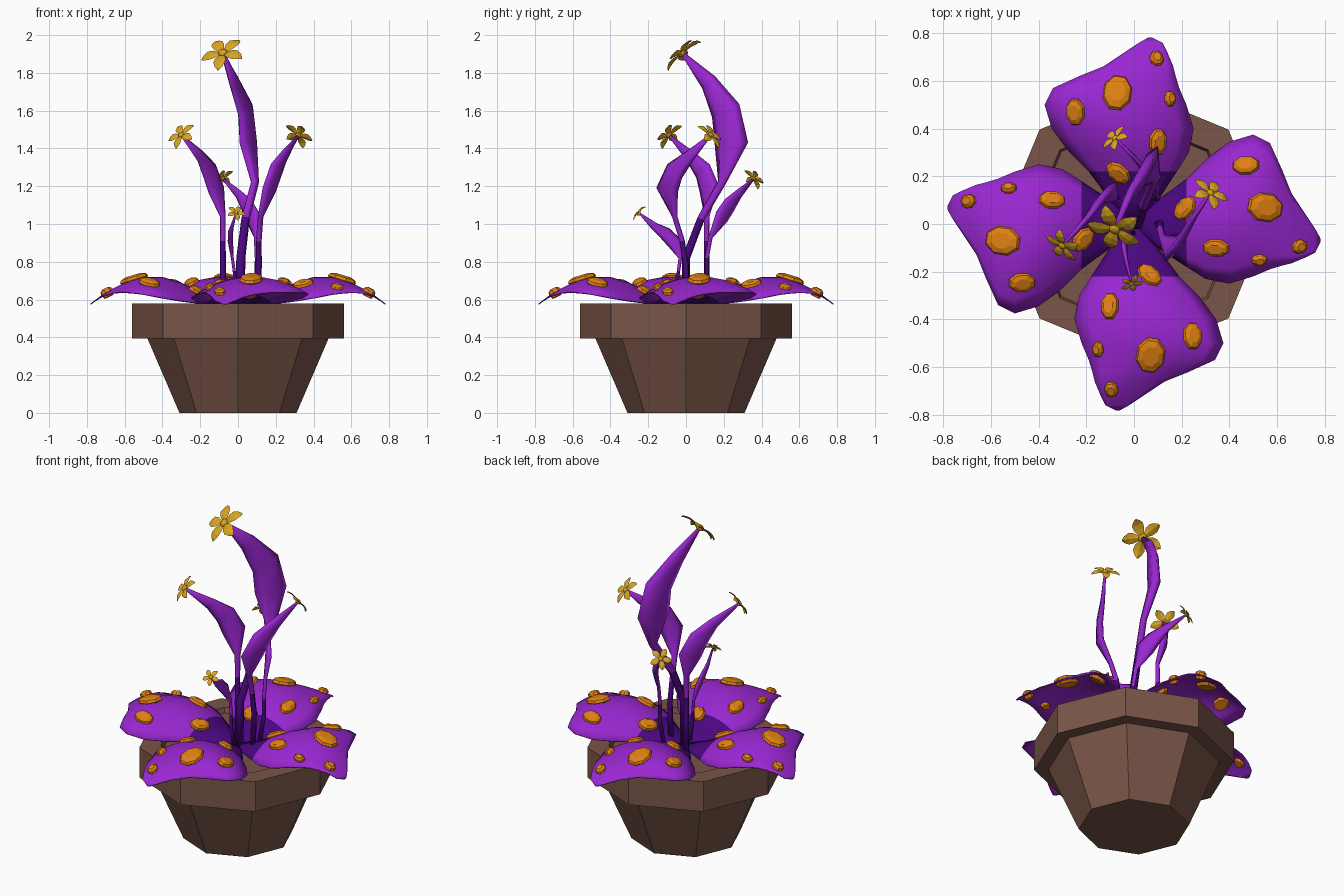
import bpy, bmesh, math
from mathutils import Vector, Matrix

if "Cube" in bpy.data.objects:
    bpy.data.objects.remove(bpy.data.objects["Cube"])


def mat(name, rgb):
    m = bpy.data.materials.new(name)
    m.diffuse_color = (*rgb, 1)
    m.use_nodes = True
    m.node_tree.nodes["Principled BSDF"].inputs["Base Color"].default_value = m.diffuse_color
    return m


BROWN = mat("pot brown", (0.19, 0.09, 0.065))
PURPLE = mat("leaf purple", (0.32, 0.02, 0.64))
INDIGO = mat("stem indigo", (0.07, 0.002, 0.22))
ORANGE = mat("spot orange", (0.75, 0.22, 0.006))
GOLD = mat("flower gold", (0.70, 0.38, 0.016))


def finish(bm, name, mats, smooth=False):
    bmesh.ops.recalc_face_normals(bm, faces=bm.faces)
    me = bpy.data.meshes.new(name)
    bm.to_mesh(me)
    bm.free()
    for m in mats:
        me.materials.append(m)
    for p in me.polygons:
        p.use_smooth = smooth
    ob = bpy.data.objects.new(name, me)
    bpy.context.collection.objects.link(ob)
    return ob


def skin(bm, rings):
    """Bridge rings of points and cap both ends."""
    vs = [[bm.verts.new(p) for p in r] for r in rings]
    n = len(vs[0])
    for a, b in zip(vs, vs[1:]):
        for i in range(n):
            bm.faces.new((a[i], a[(i + 1) % n], b[(i + 1) % n], b[i]))
    bm.faces.new(vs[0])
    bm.faces.new(vs[-1])


def lerp_rows(rows, x):
    x = min(max(x, rows[0][0]), rows[-1][0])
    for a, b in zip(rows, rows[1:]):
        if x <= b[0]:
            f = (x - a[0]) / (b[0] - a[0])
            return [p + (q - p) * f for p, q in zip(a, b)]


# Pot: eight-sided tapered body, wide rim, shallow recessed soil
bm = bmesh.new()
profile = [(0.31, 0), (0.48, 0.395), (0.56, 0.395), (0.56, 0.58), (0.44, 0.58), (0.43, 0.55)]
skin(bm, [[(r * math.cos(i * math.pi / 4), r * math.sin(i * math.pi / 4), z) for i in range(8)]
          for r, z in profile])
finish(bm, "pot", [BROWN])

# Broad leaf rows along its length: x, low edge y, high edge y, ridge z
ROWS = [(0.0, -0.01, 0.01, 0.56), (0.10, -0.10, 0.10, 0.585), (0.22, -0.18, 0.19, 0.65),
        (0.30, -0.23, 0.27, 0.69), (0.40, -0.25, 0.345, 0.72), (0.50, -0.22, 0.375, 0.72),
        (0.57, -0.19, 0.34, 0.70), (0.62, -0.175, 0.23, 0.68), (0.66, -0.165, 0.13, 0.66),
        (0.72, -0.14, 0.04, 0.625), (0.76, -0.12, -0.02, 0.595), (0.782, -0.075, -0.06, 0.578)]


def leaf_z(x, y):
    _, lo, hi, z = lerp_rows(ROWS, x)
    t = (y - (lo + hi) / 2) / ((hi - lo) / 2)
    return z - 0.11 * math.sin(math.pi * min(x, 0.78) / 0.78) ** 2 * t * t


# Spots on a leaf: x, y, half length, half width, turn
SPOTS = [(0.47, 0.245, 0.06, 0.043, 0), (0.55, 0.07, 0.08, 0.063, -0.15),
         (0.693, -0.095, 0.036, 0.03, 0.2), (0.525, -0.15, 0.035, 0.025, 0),
         (0.345, -0.10, 0.06, 0.04, 0), (0.215, 0.065, 0.06, 0.042, 0.8)]
N = 10
for k in range(4):
    turn = Matrix.Rotation(k * math.pi / 2, 4, 'Z')
    bm = bmesh.new()
    grid = []
    for x, lo, hi, _ in ROWS:
        ys = [lo + (hi - lo) * j / N for j in range(N + 1)]
        grid.append([bm.verts.new((x, y, leaf_z(x, y))) for y in ys])
    for a, b in zip(grid, grid[1:]):
        for j in range(N):
            f = bm.faces.new((a[j], b[j], b[j + 1], a[j + 1]))
            f.material_index = 1 if f.calc_center_median().x < 0.22 else 0
    bm.transform(turn)
    leaf = finish(bm, f"broad_leaf_{k + 1}", [PURPLE, INDIGO], True)
    thick = leaf.modifiers.new("thickness", 'SOLIDIFY')
    thick.thickness = 0.006
    # Raised low-poly spots laid on the leaf surface
    bm = bmesh.new()
    for x, y, a, b, rot in SPOTS:
        e = 0.03
        dx = (leaf_z(x + e, y) - leaf_z(x - e, y)) / (2 * e)
        dy = (leaf_z(x, y + e) - leaf_z(x, y - e)) / (2 * e)
        tilt = Vector((0, 0, 1)).rotation_difference(Vector((-dx, -dy, 1))).to_matrix().to_4x4()
        m = (turn @ Matrix.Translation((x, y, leaf_z(x, y))) @ tilt
             @ Matrix.Rotation(rot, 4, 'Z') @ Matrix.Diagonal((a, b, 0.024, 1)))
        for_rings = [(0.75, -1), (1, 0), (0.9, 0.6), (0.55, 1)]
        skin(bm, [[m @ Vector((r * math.cos(i * math.pi / 4 + 0.39),
                               r * math.sin(i * math.pi / 4 + 0.39), z))
                   for i in range(8)] for r, z in for_rings])
    finish(bm, f"leaf_spots_{k + 1}", [ORANGE])

# Flower stems: size, path points ending at the flower
STEMS = {
    "tall": (1.0, [(0.01, 0, 0.52), (0.015, 0, 0.82), (0.04, 0.08, 1.03), (0.09, 0.19, 1.22),
                   (0.055, 0.24, 1.43), (0.04, 0.21, 1.60), (-0.02, 0.12, 1.75), (-0.08, -0.02, 1.905)]),
    "left": (0.68, [(-0.07, 0.10, 0.52), (-0.08, 0.11, 0.75), (-0.08, 0.11, 0.91), (-0.08, 0.11, 1.04),
                    (-0.115, 0.125, 1.18), (-0.15, 0.09, 1.28), (-0.20, 0.02, 1.36), (-0.30, -0.09, 1.47)]),
    "right": (0.68, [(0.10, 0, 0.52), (0.11, 0, 0.78), (0.11, -0.02, 0.91), (0.12, -0.06, 1.04),
                     (0.165, -0.10, 1.18), (0.20, -0.06, 1.28), (0.245, 0.02, 1.36), (0.32, 0.13, 1.47)]),
    "back": (0.52, [(0.08, 0.09, 0.52), (0.10, 0.11, 0.72), (0.10, 0.11, 0.82), (0.095, 0.13, 0.93),
                    (0.075, 0.19, 1.04), (0.045, 0.23, 1.10), (0.0, 0.28, 1.16), (-0.08, 0.36, 1.24)]),
    "front": (0.40, [(0.0, -0.03, 0.52), (-0.01, -0.05, 0.68), (-0.02, -0.04, 0.75), (-0.03, -0.03, 0.82),
                     (-0.04, -0.06, 0.90), (-0.04, -0.11, 0.95), (-0.03, -0.17, 0.99), (-0.01, -0.25, 1.06)]),
}
WIDE = [0.026, 0.024, 0.022, 0.025, 0.10, 0.088, 0.05, 0.010]
THIN = [0.026, 0.024, 0.022, 0.020, 0.030, 0.028, 0.020, 0.010]
# Petal outline: distance out, half width, lift
PETAL = [(0.012, 0.010, 0.0), (0.05, 0.030, 0.008), (0.08, 0.033, 0.008), (0.105, 0.02, 0.0), (0.12, 0.004, -0.008)]

for name, (size, pts) in STEMS.items():
    P = [Vector(p) for p in pts]
    reach = P[-1] - P[4]
    reach.z = 0
    # Round stem widening into a thin curved blade
    rings = []
    for i, p in enumerate(P):
        t = (P[min(i + 1, 7)] - P[max(i - 1, 0)]).normalized()
        side = (reach - t * reach.dot(t)).normalized()
        nor = t.cross(side)
        rings.append([p + side * math.cos(a) * WIDE[i] * size + nor * math.sin(a) * THIN[i] * size
                      for a in [j * math.pi / 3 for j in range(6)]])
    bm = bmesh.new()
    skin(bm, rings)
    split = 0.55 + 0.39 * (P[-1].z - 0.55)
    for f in bm.faces:
        f.material_index = 1 if f.calc_center_median().z < split else 0
    finish(bm, f"{name}_flower_stem", [PURPLE, INDIGO], True)

    # Five-petalled flower facing along the stem tip
    t = (P[-1] - P[-2]).normalized()
    u = Vector((0, 0, 1)).cross(t).normalized()
    frame = Matrix((u, t.cross(u), t)).transposed().to_4x4()
    place = Matrix.Translation(P[-1]) @ frame @ Matrix.Scale(size ** 0.95, 4)
    bm = bmesh.new()
    for k in range(5):
        m = place @ Matrix.Rotation(k * math.tau / 5 + 1.0, 4, 'Z')
        skin(bm, [[m @ Vector(q) for q in
                   ((r, -w, z), (r, 0, z - 0.006), (r, w, z), (r, 0, z + 0.004))]
                  for r, w, z in PETAL])
    bmesh.ops.create_uvsphere(bm, u_segments=8, v_segments=6, radius=0.026,
                              matrix=place @ Matrix.Diagonal((1, 1, 0.7, 1)))
    finish(bm, f"{name}_flower", [GOLD])
